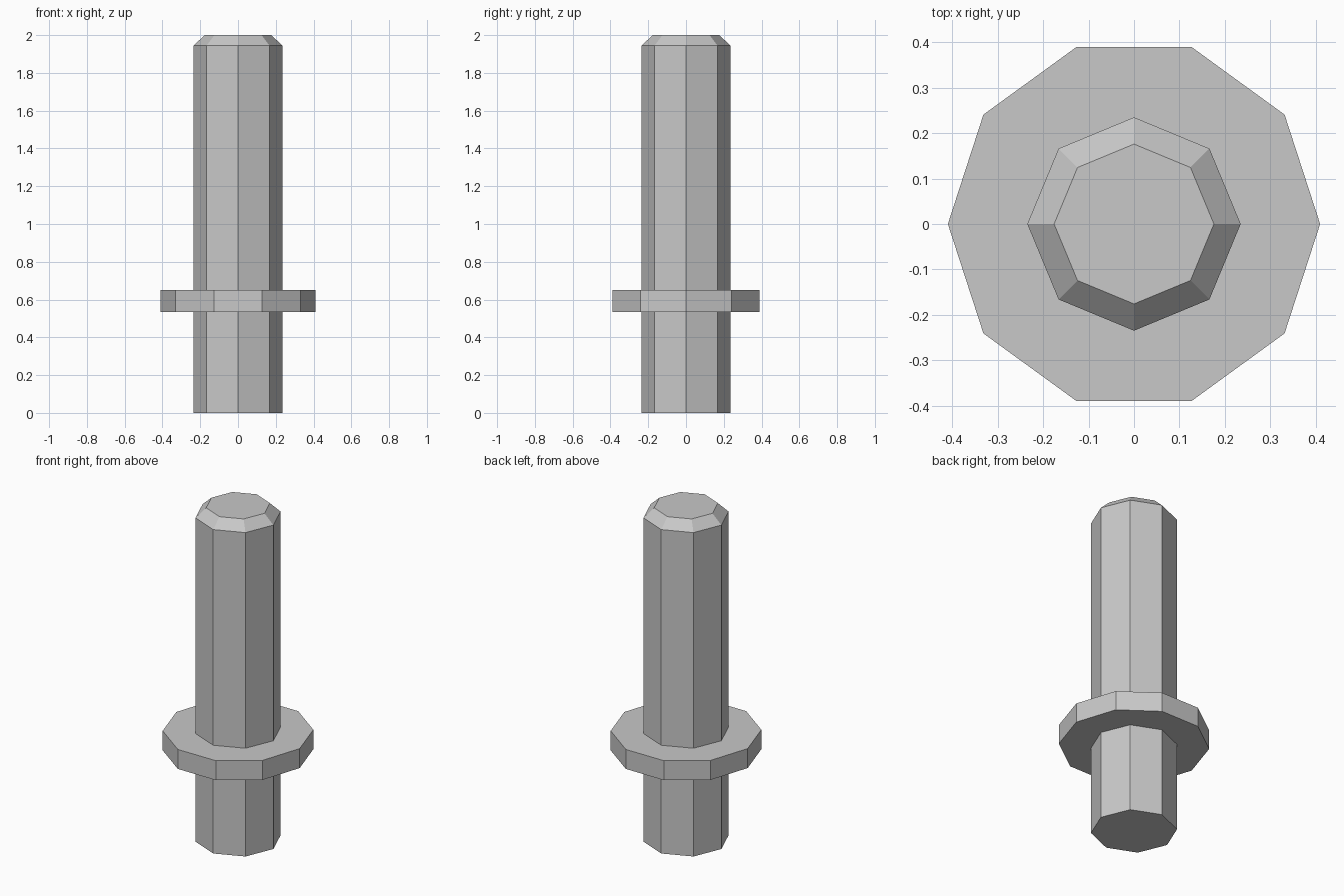
import bpy
import bmesh
from math import cos, sin, tau

cube = bpy.data.objects.get("Cube")
if cube:
    bpy.data.objects.remove(cube, do_unlink=True)

# Single flat grey
grey = bpy.data.materials.new("light_grey")
grey.use_nodes = True
colour = (0.58, 0.58, 0.58, 1.0)
grey.diffuse_color = colour
grey.node_tree.nodes["Principled BSDF"].inputs["Base Color"].default_value = colour


def prism(name, sides, profile):
    """Closed solid with a regular polygon section at each (radius, z) step."""
    bm = bmesh.new()
    rings = [[bm.verts.new((r * cos(tau * i / sides), r * sin(tau * i / sides), z))
              for i in range(sides)] for r, z in profile]
    for low, high in zip(rings, rings[1:]):
        for i in range(sides):
            j = (i + 1) % sides
            bm.faces.new((low[i], low[j], high[j], high[i]))
    bm.faces.new(rings[0][::-1])
    bm.faces.new(rings[-1])
    mesh = bpy.data.meshes.new(name)
    bm.to_mesh(mesh)
    bm.free()
    mesh.materials.append(grey)
    obj = bpy.data.objects.new(name, mesh)
    bpy.context.collection.objects.link(obj)
    return obj


# Eight-sided shaft with a chamfered top
prism("shaft", 8, [(0.235, 0), (0.235, 1.945), (0.176, 2.0)])

# Ten-sided flange around the shaft
prism("collar", 10, [(0.41, 0.533), (0.41, 0.65)])
